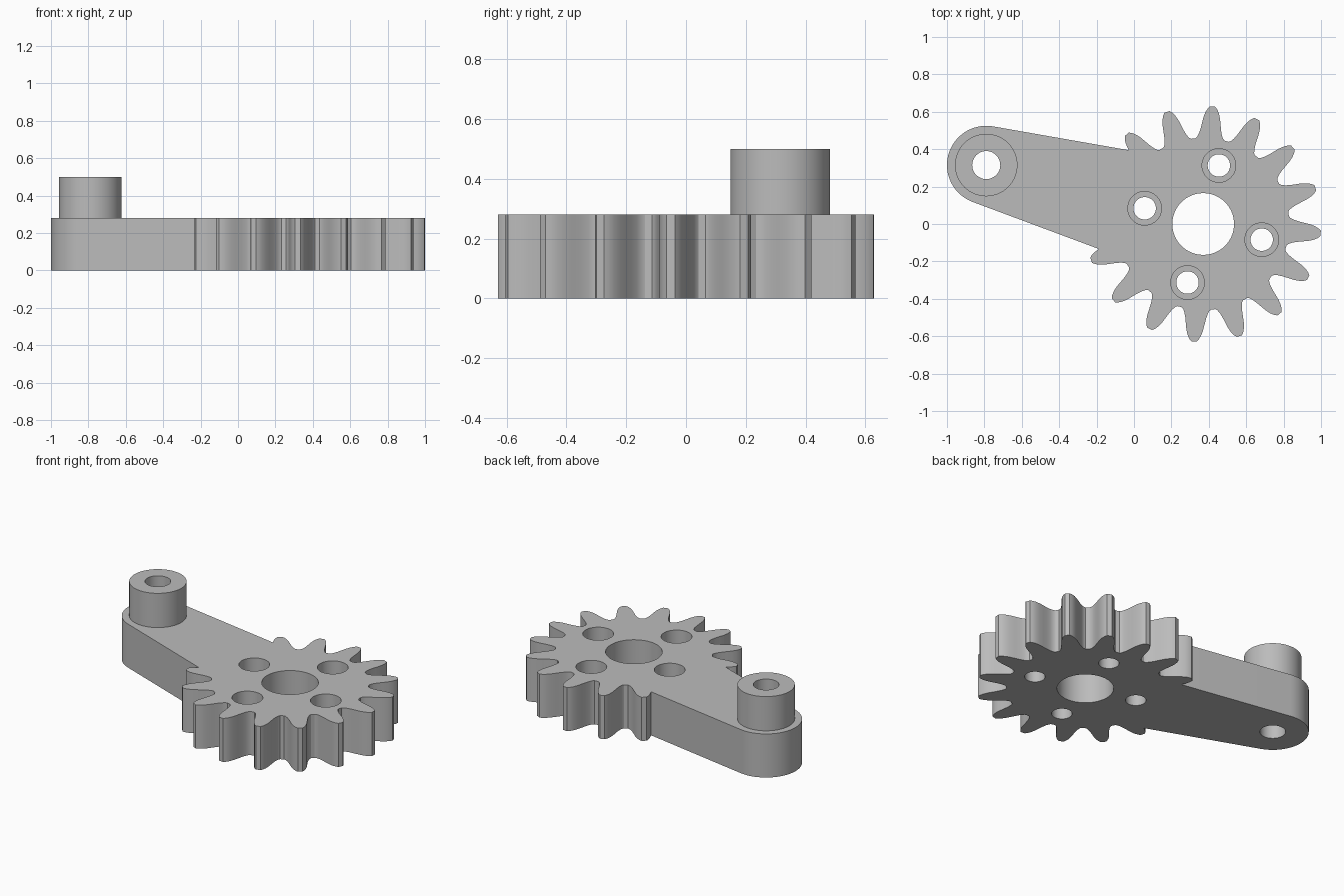
import bpy, bmesh
from math import sin, cos, radians, asin, atan2, pi, hypot

cube = bpy.data.objects.get("Cube")
if cube:
    bpy.data.objects.remove(cube, do_unlink=True)

GEAR = (0.37, 0.0)
PIVOT = (-0.79, 0.315)
THICK = 0.28
TEETH = 16

grey = bpy.data.materials.new("plain_grey")
grey.use_nodes = True
grey.diffuse_color = (0.5, 0.5, 0.5, 1)
grey.node_tree.nodes["Principled BSDF"].inputs["Base Color"].default_value = (0.5, 0.5, 0.5, 1)


def polar(centre, r, a):
    return (centre[0] + r * cos(a), centre[1] + r * sin(a))


def prism(name, points, z0, z1):
    """Extrude a counter-clockwise outline from z0 to z1."""
    bm = bmesh.new()
    base = bm.faces.new([bm.verts.new((x, y, z0)) for x, y in points])
    top = bmesh.ops.extrude_face_region(bm, geom=[base])
    verts = [v for v in top["geom"] if isinstance(v, bmesh.types.BMVert)]
    bmesh.ops.translate(bm, verts=verts, vec=(0, 0, z1 - z0))
    bmesh.ops.recalc_face_normals(bm, faces=bm.faces)
    mesh = bpy.data.meshes.new(name)
    bm.to_mesh(mesh)
    bm.free()
    mesh.materials.append(grey)
    obj = bpy.data.objects.new(name, mesh)
    bpy.context.collection.objects.link(obj)
    return obj


def cylinder(name, centre, r, z0, z1, n=64):
    return prism(name, [polar(centre, r, 2 * pi * i / n) for i in range(n)], z0, z1)


def combine(target, other, operation):
    mod = target.modifiers.new(operation.lower(), "BOOLEAN")
    mod.operation = operation
    mod.solver = "EXACT"
    mod.object = other
    bpy.context.view_layer.objects.active = target
    bpy.ops.object.modifier_apply(modifier=mod.name)
    bpy.data.objects.remove(other, do_unlink=True)


# Gear: half a tooth as (radius, degrees from tooth centre), mirrored and repeated
flank = [(0.46, 9.8), (0.467, 8.6), (0.485, 7.3), (0.51, 6.2), (0.54, 5.3),
         (0.57, 4.5), (0.597, 3.5), (0.617, 2.4), (0.63, 1.3)]
tooth = [(r, -a) for r, a in flank] + [(r, a) for r, a in reversed(flank)]
outline = [polar(GEAR, r, radians(-4.6 + 360 / TEETH * k + a))
           for k in range(TEETH) for r, a in tooth]
body = prism("gear_lever", outline, 0, THICK)

# Tapered arm: tangent hull of the pivot end and a circle around the gear centre
R_PIVOT, R_HUB = 0.21, 0.32
dx, dy = GEAR[0] - PIVOT[0], GEAR[1] - PIVOT[1]
axis = atan2(dy, dx)
lean = pi / 2 + asin((R_HUB - R_PIVOT) / hypot(dx, dy))
steps = 32
hull = [polar(PIVOT, R_PIVOT, axis + lean + (2 * pi - 2 * lean) * i / steps)
        for i in range(steps + 1)]
hull += [polar(GEAR, R_HUB, axis - lean + 2 * lean * i / steps)
         for i in range(steps + 1)]
combine(body, prism("arm", hull, 0, THICK), "UNION")

# Raised boss on the pivot end
combine(body, cylinder("boss", PIVOT, 0.167, 0.1, 0.5), "UNION")

# Centre bore, pivot bore and four counterbored bolt holes
combine(body, cylinder("centre_bore", GEAR, 0.165, -0.1, 0.4), "DIFFERENCE")
combine(body, cylinder("pivot_bore", PIVOT, 0.075, -0.1, 0.6, 48), "DIFFERENCE")
for k in range(4):
    spot = polar(GEAR, 0.324, radians(75 + 90 * k))
    combine(body, cylinder("bolt_hole", spot, 0.06, -0.1, 0.4, 40), "DIFFERENCE")
    combine(body, cylinder("counterbore", spot, 0.09, 0.14, 0.4, 40), "DIFFERENCE")

# Smooth the curved walls, keep the rims sharp
bpy.ops.object.select_all(action="DESELECT")
body.select_set(True)
bpy.context.view_layer.objects.active = body
bpy.ops.object.shade_smooth_by_angle(angle=radians(25))
